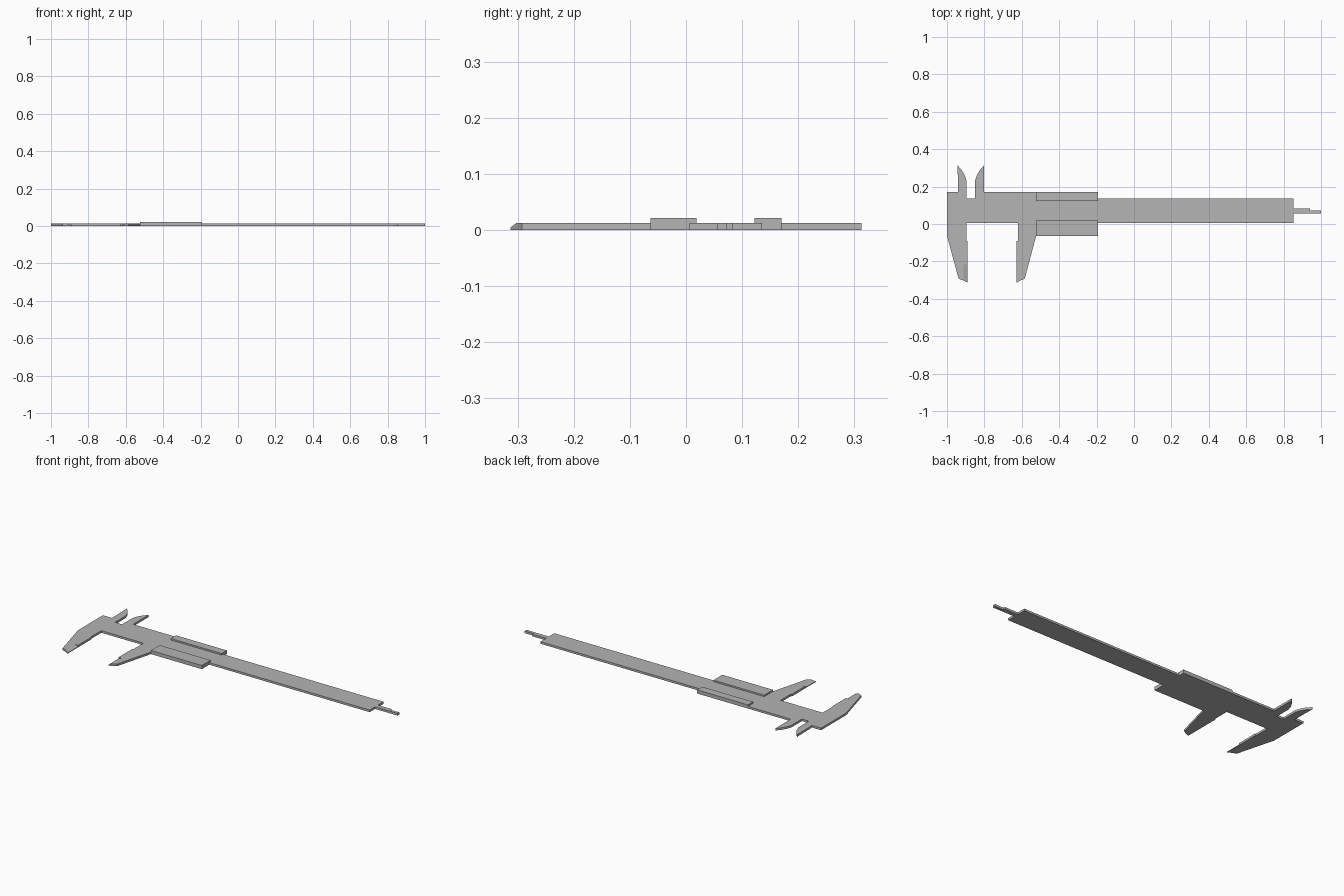
import bpy, bmesh
from mathutils import Vector

if "Cube" in bpy.data.objects:
    bpy.data.objects.remove(bpy.data.objects["Cube"])

T = 0.0125      # plate thickness
RAIL = 0.0215   # slider rail height

steel = bpy.data.materials.new("dark_steel")
steel.diffuse_color = (0.46, 0.46, 0.46, 1)
steel.use_nodes = True
steel.node_tree.nodes["Principled BSDF"].inputs["Base Color"].default_value = steel.diffuse_color


def prism(name, pts, direction):
    """Extrude a closed 3D outline along a direction."""
    bm = bmesh.new()
    face = bm.faces.new([bm.verts.new(p) for p in pts])
    ext = bmesh.ops.extrude_face_region(bm, geom=[face], use_keep_orig=True)
    verts = [v for v in ext["geom"] if isinstance(v, bmesh.types.BMVert)]
    bmesh.ops.translate(bm, verts=verts, vec=Vector(direction))
    bmesh.ops.recalc_face_normals(bm, faces=bm.faces)
    me = bpy.data.meshes.new(name)
    bm.to_mesh(me)
    bm.free()
    me.materials.append(steel)
    ob = bpy.data.objects.new(name, me)
    bpy.context.collection.objects.link(ob)
    return ob


def plate(name, outline):
    return prism(name, [(x, y, 0) for x, y in outline], (0, 0, T))


# Curved edge of the small inside jaw, tip to root, and its mirrored twin
curve = [(-0.943, 0.313), (-0.92, 0.287), (-0.904, 0.259), (-0.895, 0.23), (-0.895, 0.135)]
twin = [(-1.745 - x, y) for x, y in curve]

# Main beam with fixed jaws
plate("main_beam", [(-1, 0.17), (-0.941, 0.17)] + curve + [
    (0.854, 0.135), (0.854, 0.006), (-0.895, 0.006), (-0.895, -0.09),
    (-0.891, -0.09), (-0.891, -0.216), (-0.912, -0.216), (-0.912, -0.302),
    (-0.938, -0.292), (-1, -0.063)])

# Slider: inside jaw with upper strip, and outside jaw
plate("slider_upper_jaw", twin[::-1] + [(-0.802, 0.17), (-0.523, 0.17), (-0.523, 0.135)])
plate("slider_lower_jaw", [
    (-0.523, 0.006), (-0.621, 0.006), (-0.621, -0.09), (-0.627, -0.09),
    (-0.627, -0.216), (-0.606, -0.216), (-0.606, -0.302), (-0.584, -0.292),
    (-0.523, -0.063)])

# Bevelled measuring tips of the outside jaws
for name, outer, inner in (("fixed_jaw_tip", -0.912, -0.891), ("slider_jaw_tip", -0.606, -0.627)):
    tip = prism(name, [(outer, -0.216, 0), (inner, -0.216, 0),
                       (inner, -0.313, 0), (outer, -0.302, 0)], (0, 0, T))
    for v in tip.data.vertices:
        if abs(v.co.x - inner) < 1e-4 and v.co.z > 0.01:
            v.co.z = 0.004

# Slider rails: stepped sections that lap over the beam
for name, out, edge, lip in (("upper_rail", 0.17, 0.135, 0.122), ("lower_rail", -0.063, 0.006, 0.019)):
    section = [(out, 0), (edge, 0), (edge, T), (lip, T), (lip, RAIL), (out, RAIL)]
    prism(name, [(-0.523, y, z) for y, z in section], (0.331, 0, 0))

# Depth rod with stepped end
plate("depth_rod", [(0.854, 0.056), (1, 0.056), (1, 0.073), (0.942, 0.073),
                    (0.942, 0.083), (0.854, 0.083)])
